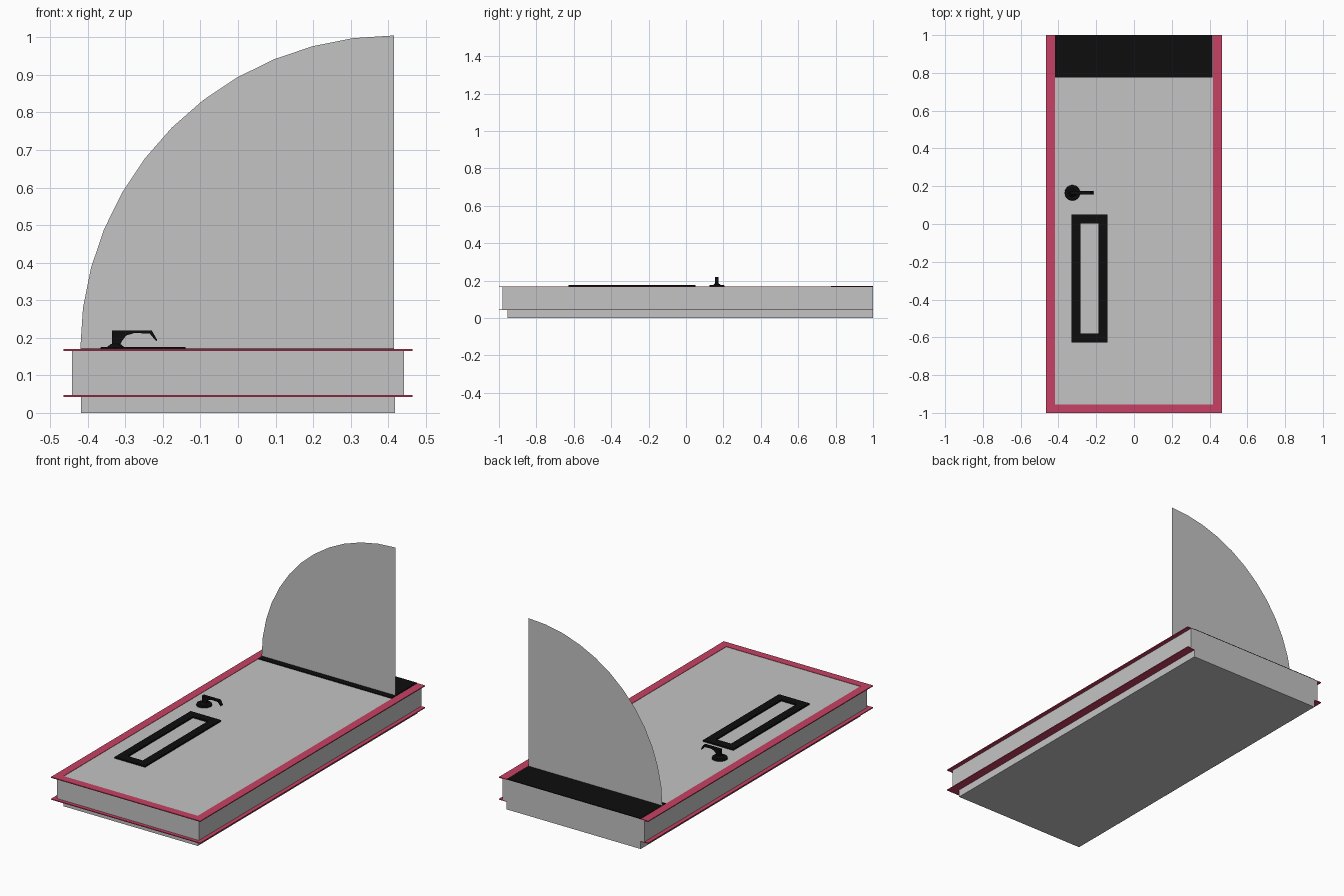
import bpy, bmesh, math
from mathutils import Vector

cube = bpy.data.objects.get("Cube")
if cube:
    bpy.data.objects.remove(cube, do_unlink=True)


def material(name, rgb):
    m = bpy.data.materials.new(name)
    m.use_nodes = True
    m.diffuse_color = (*rgb, 1)
    m.node_tree.nodes["Principled BSDF"].inputs["Base Color"].default_value = (*rgb, 1)
    return m


GREY = material("light_grey", (0.55, 0.55, 0.55))
PINK = material("raspberry", (0.57, 0.053, 0.125))
BLACK = material("black", (0.004, 0.004, 0.004))


def finish(name, bm, mat):
    bmesh.ops.recalc_face_normals(bm, faces=bm.faces)
    mesh = bpy.data.meshes.new(name)
    bm.to_mesh(mesh)
    bm.free()
    mesh.materials.append(mat)
    ob = bpy.data.objects.new(name, mesh)
    bpy.context.collection.objects.link(ob)
    return ob


def prism(name, outline, start, depth, mat):
    """Extrude an outline: 'z' outlines are (x, y), 'y' outlines are (x, z)."""
    axis, level = start
    place = (lambda a, b: (a, b, level)) if axis == "z" else (lambda a, b: (a, level, b))
    bm = bmesh.new()
    face = bm.faces.new([bm.verts.new(place(a, b)) for a, b in outline])
    if depth:
        out = bmesh.ops.extrude_face_region(bm, geom=[face])
        verts = [g for g in out["geom"] if isinstance(g, bmesh.types.BMVert)]
        move = Vector((0, 0, depth)) if axis == "z" else Vector((0, depth, 0))
        bmesh.ops.translate(bm, verts=verts, vec=move)
    return finish(name, bm, mat)


def rect(x0, x1, y0, y1):
    return [(x0, y0), (x1, y0), (x1, y1), (x0, y1)]


# Door leaf and the wider wall core around it
HALF, FRONT, TOP = 0.418, -0.955, 0.168
prism("door_leaf", rect(-HALF, HALF, FRONT, 1), ("z", 0), TOP, GREY)
prism("frame_core", rect(-0.442, 0.442, -0.98, 1), ("z", 0.046), 0.12, GREY)

# Three-sided trims, open at the back
trim = [(-0.465, 1), (-0.465, -1), (0.465, -1), (0.465, 1),
        (HALF, 1), (HALF, FRONT), (-HALF, FRONT), (-HALF, 1)]
for name, z in (("lower_trim", 0.042), ("upper_trim", 0.165)):
    prism(name, trim, ("z", z), 0.005, PINK)

# Dark threshold panel at the back
prism("back_panel", rect(-0.418, 0.415, 0.775, 1), ("z", TOP), 0.004, BLACK)

# Upright quarter-circle swing sheet
HINGE, RADIUS, STEPS = 0.415, 0.835, 12
arc = [(HINGE - RADIUS * math.cos(t), 0.17 + RADIUS * math.sin(t))
       for t in (i * math.pi / 2 / STEPS for i in range(STEPS + 1))]
prism("swing_sheet", arc + [(HINGE, 0.17)], ("y", 0.81), 0, GREY)

# Window surround made of four bars
X0, X1, Y0, Y1, BAR = -0.33, -0.14, -0.627, 0.05, 0.048
bars = {"left": (X0, X0 + BAR, Y0, Y1), "right": (X1 - BAR, X1, Y0, Y1),
        "front": (X0 + BAR, X1 - BAR, Y0, Y0 + BAR),
        "back": (X0 + BAR, X1 - BAR, Y1 - BAR, Y1)}
for side, box in bars.items():
    prism("window_bar_" + side, rect(*box), ("z", TOP), 0.008, BLACK)

# Handle rosette: flat disc with a short conical collar
for name, r1, r2, z, h in (("handle_rosette", 0.041, 0.039, TOP, 0.008),
                           ("handle_collar", 0.022, 0.012, 0.176, 0.008)):
    bm = bmesh.new()
    bmesh.ops.create_cone(bm, cap_ends=True, segments=24, radius1=r1, radius2=r2, depth=h)
    bmesh.ops.translate(bm, verts=bm.verts, vec=(-0.326, 0.165, z + h / 2))
    finish(name, bm, BLACK)

# Bent handle lever
lever = [(-0.335, 0.176), (-0.335, 0.22), (-0.23, 0.22), (-0.215, 0.194),
         (-0.218, 0.191), (-0.235, 0.211), (-0.275, 0.213), (-0.298, 0.206),
         (-0.31, 0.19), (-0.316, 0.176)]
prism("handle_lever", lever, ("y", 0.156), 0.019, BLACK)
